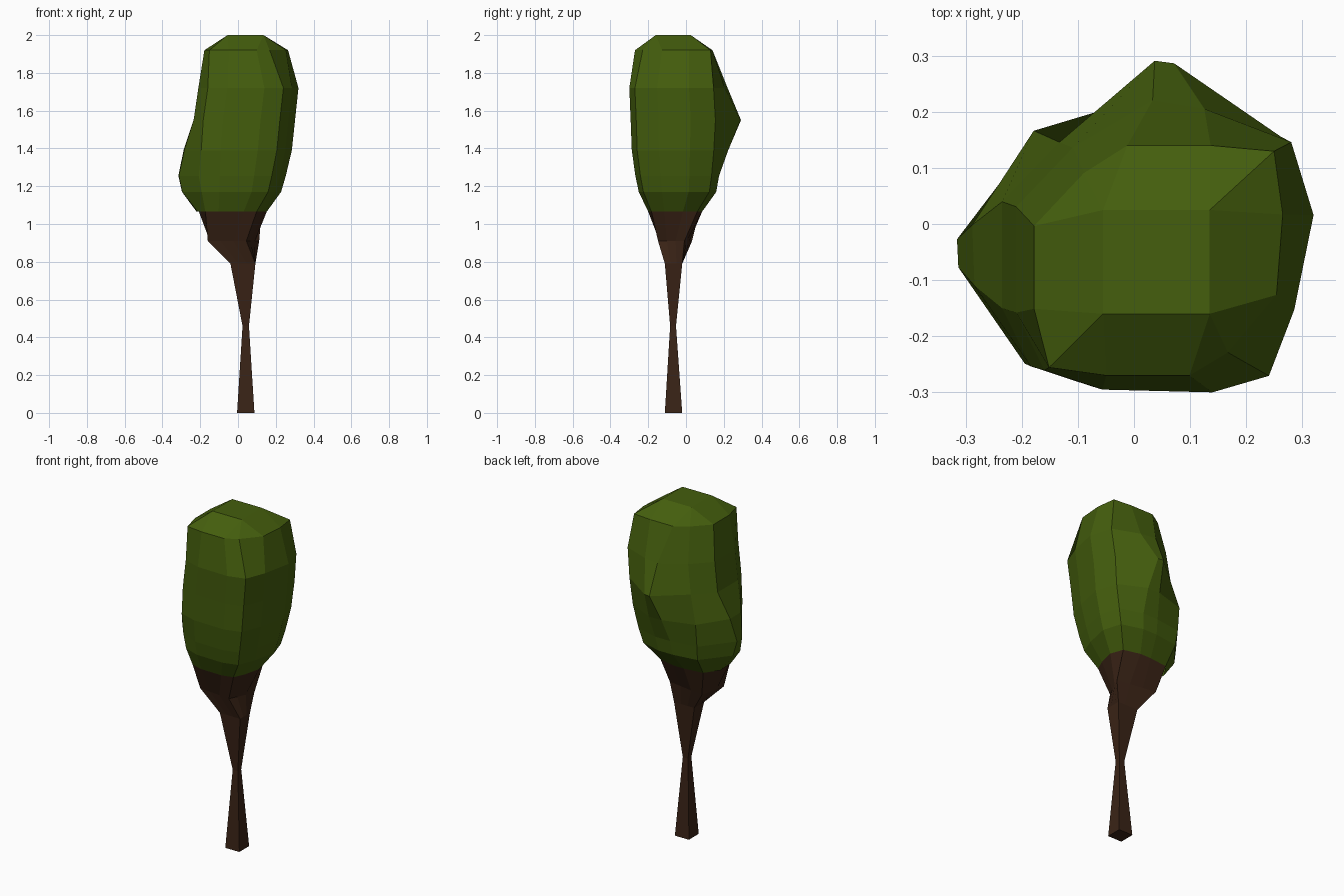
import bpy, bmesh
from mathutils import Vector

if "Cube" in bpy.data.objects:
    bpy.data.objects.remove(bpy.data.objects["Cube"])


def loft(name, rings, color, cap_bottom=False, cap_top=False, lumps=()):
    """Join rings of points into a flat-shaded faceted skin."""
    bm = bmesh.new()
    loops = [[bm.verts.new(p) for p in ring] for ring in rings]
    n = len(loops[0])
    for a, b in zip(loops, loops[1:]):
        for i in range(n):
            j = (i + 1) % n
            bm.faces.new((a[i], a[j], b[j], b[i]))
    if cap_bottom:
        bm.faces.new(list(reversed(loops[0])))
    if cap_top:
        bm.faces.new(loops[-1])
    # draw nearby points sideways towards a tip to form lumps
    for tip, radius in lumps:
        tip = Vector(tip)
        for v in bm.verts:
            k = max(0, 1 - ((v.co - tip).length / radius) ** 2)
            v.co.xy = v.co.xy.lerp(tip.xy, k)
    bmesh.ops.remove_doubles(bm, verts=bm.verts, dist=0.0005)
    bmesh.ops.recalc_face_normals(bm, faces=bm.faces)
    me = bpy.data.meshes.new(name)
    bm.to_mesh(me)
    bm.free()
    mat = bpy.data.materials.new(name + "_colour")
    mat.diffuse_color = (*color, 1)
    mat.use_nodes = True
    mat.node_tree.nodes["Principled BSDF"].inputs["Base Color"].default_value = mat.diffuse_color
    me.materials.append(mat)
    ob = bpy.data.objects.new(name, me)
    bpy.context.collection.objects.link(ob)
    return ob


def fit(shape, z, x0, x1, y0, y1):
    """Stretch a unit outline to the given extents at height z."""
    return [((x0 + x1) / 2 + u * (x1 - x0) / 2,
             (y0 + y1) / 2 + v * (y1 - y0) / 2, z) for u, v in shape]


def quad12(corners):
    """Four-cornered outline with two extra points on each side."""
    pts = []
    for i in range(4):
        a, b = Vector(corners[i]), Vector(corners[(i + 1) % 4])
        pts += [a.lerp(b, 1 / 3), a.lerp(b, 2 / 3), b]
    return pts


square = quad12([(-1, -1), (1, -1), (1, 1), (-1, 1)])
flare = quad12([(-1, -0.75), (0.5, -1), (1, 0.55), (-0.75, 1)])

# crown outlines: two points a side plus one per corner
middle = [(-0.42, -0.98), (0.32, -1), (0.70, -0.88), (0.87, -0.4),
          (1, 0.29), (0.85, 0.82), (0.3, 1), (-0.1, 1),
          (-0.62, 0.78), (-1, 0.35), (-1, -0.42), (-0.81, -0.84)]
lower = middle[:8] + [(-0.75, 0.9)] + middle[9:]
upper = [(-0.42, -1), (0.25, -1), (0.56, -0.8), (0.95, -0.3),
         (1, 0.4), (0.93, 0.95), (0.42, 1), (-0.25, 1),
         (-0.6, 0.76), (-1, 0.3), (-1, -0.42), (-0.88, -0.93)]
# top outline: each corner's three points merge into one
top = [(-1, -1)] + [(1, -1)] * 3 + [(1, 1)] * 3 + [(-1, 1)] * 3 + [(-1, -1)] * 2

join = fit(lower, 1.065, -0.207, 0.152, -0.2, 0.085)

# trunk: square section, pinched in the middle and flaring into the crown
trunk = [fit(square, 0, -0.005, 0.087, -0.112, -0.02),
         fit(square, 0.46, 0.024, 0.058, -0.084, -0.053),
         fit(square, 0.79, -0.04, 0.092, -0.112, -0.02),
         fit(flare, 0.91, -0.16, 0.112, -0.148, 0.032),
         join]
loft("trunk", trunk, (0.042, 0.017, 0.008), cap_bottom=True)

# crown
crown = [join,
         fit(lower, 1.17, -0.23, 0.228, -0.25, 0.16),
         fit(lower, 1.255, -0.24, 0.253, -0.268, 0.175),
         fit(lower, 1.39, -0.245, 0.285, -0.287, 0.19),
         fit(middle, 1.55, -0.235, 0.302, -0.293, 0.20),
         fit(middle, 1.72, -0.21, 0.32, -0.30, 0.19),
         fit(upper, 1.92, -0.178, 0.265, -0.27, 0.14),
         fit(top, 2.0, -0.055, 0.135, -0.16, 0.025)]
lumps = [((-0.345, -0.05, 1.255), 0.25),
         ((0.05, 0.33, 1.55), 0.25)]
loft("crown", crown, (0.058, 0.112, 0.004), cap_top=True, lumps=lumps)
